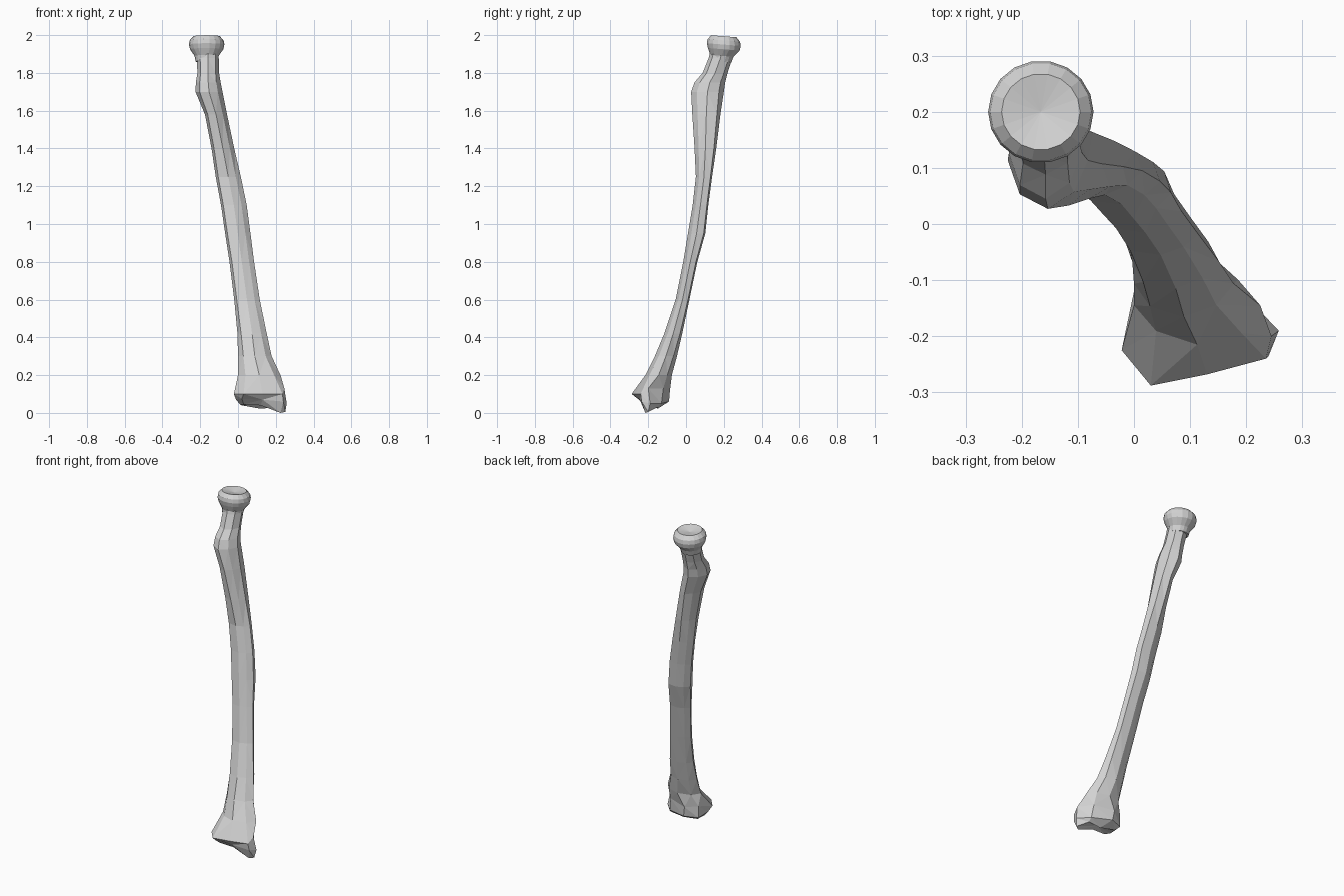
import bpy, bmesh, math

bone = bpy.data.materials.new("bone_grey")
bone.diffuse_color = (0.65, 0.65, 0.65, 1)


def loft(name, rings, bottom, top):
    """Skin a stack of rings (bottom to top) and fan both ends to a centre point."""
    bm = bmesh.new()
    loops = [[bm.verts.new(p) for p in ring] for ring in rings]
    n = len(loops[0])
    for a, b in zip(loops, loops[1:]):
        for i in range(n):
            j = (i + 1) % n
            bm.faces.new((a[i], a[j], b[j], b[i]))
    low, high = bm.verts.new(bottom), bm.verts.new(top)
    for i in range(n):
        j = (i + 1) % n
        bm.faces.new((low, loops[0][j], loops[0][i]))
        bm.faces.new((high, loops[-1][i], loops[-1][j]))
    bmesh.ops.triangulate(bm, faces=bm.faces[:])
    bmesh.ops.recalc_face_normals(bm, faces=bm.faces[:])
    mesh = bpy.data.meshes.new(name)
    bm.to_mesh(mesh)
    bm.free()
    mesh.materials.append(bone)
    obj = bpy.data.objects.new(name, mesh)
    bpy.context.collection.objects.link(obj)
    return obj


def section(z, x0, x1, y0, y1, ridge, flank):
    """Eight-sided section: ridge = fullness of front-left/back-right corners."""
    cx, cy, hx, hy = (x0 + x1) / 2, (y0 + y1) / 2, (x1 - x0) / 2, (y1 - y0) / 2
    unit = [(1, 0), (ridge, ridge), (0, 1), (-flank, flank),
            (-1, 0), (-ridge, -ridge), (0, -1), (flank, -flank)]
    return [(cx + hx * u, cy + hy * v, z) for u, v in unit]


# Flared lower end: joint rim, underside edge and front lip
joint_rim = [(0.25, -0.2, 0.005), (0.2, -0.15, 0.03), (0.12, -0.15, 0.022),
             (0.02, -0.14, 0.04), (0.01, -0.19, 0.045), (0.03, -0.22, 0.045),
             (0.12, -0.215, 0.04), (0.225, -0.215, 0.0)]
under_edge = [(0.258, -0.19, 0.05), (0.2, -0.13, 0.05), (0.08, -0.09, 0.06),
              (0.0, -0.12, 0.06), (-0.01, -0.2, 0.07), (0.02, -0.255, 0.075),
              (0.13, -0.245, 0.07), (0.24, -0.235, 0.06)]
front_lip = [(0.245, -0.2, 0.13), (0.19, -0.12, 0.13), (0.07, -0.085, 0.12),
             (0.0, -0.12, 0.13), (-0.022, -0.225, 0.1), (0.03, -0.288, 0.1),
             (0.13, -0.268, 0.1), (0.235, -0.24, 0.1)]

# Shaft: height, x range, y range, corner fullness
shaft = [
    (0.20, 0.0, 0.225, -0.215, -0.075, 0.65, 0.7),
    (0.30, 0.0, 0.178, -0.165, -0.048, 0.68, 0.65),
    (0.42, -0.003, 0.152, -0.115, -0.02, 0.75, 0.62),
    (0.60, -0.02, 0.115, -0.055, 0.018, 0.8, 0.6),
    (0.80, -0.045, 0.085, -0.015, 0.06, 0.8, 0.6),
    (0.95, -0.068, 0.066, 0.01, 0.102, 0.82, 0.6),
    (1.10, -0.09, 0.046, 0.035, 0.118, 0.82, 0.6),
    (1.25, -0.118, 0.015, 0.052, 0.138, 0.8, 0.6),
    (1.40, -0.14, -0.02, 0.045, 0.16, 0.78, 0.62),
    (1.58, -0.175, -0.058, 0.033, 0.182, 0.75, 0.62),
    (1.70, -0.225, -0.082, 0.027, 0.2, 0.7, 0.65),
    (1.75, -0.223, -0.092, 0.045, 0.207, 0.7, 0.65),
    (1.80, -0.215, -0.1, 0.088, 0.22, 0.7, 0.68),
    (1.88, -0.218, -0.102, 0.12, 0.245, 0.7, 0.7),
    (1.92, -0.218, -0.102, 0.13, 0.255, 0.7, 0.7),
]
rings = [joint_rim, under_edge, front_lip] + [section(*s) for s in shaft]
loft("bone_shaft", rings, (0.11, -0.185, 0.055), (-0.16, 0.19, 1.93))

# Round head: radius, height, forward shift; slightly tilted and dished
SIDES = 18
profile = [(0.058, 1.86, -0.015), (0.064, 1.89, -0.01), (0.088, 1.925, 0),
           (0.094, 1.95, 0), (0.09, 1.972, 0), (0.07, 1.994, 0)]
head = []
for r, z, shift in profile:
    ring = []
    for i in range(SIDES):
        a = 2 * math.pi * i / SIDES
        dy = r * math.sin(a) * 0.97
        ring.append((-0.166 + r * math.cos(a), 0.2 + shift + dy, z - 0.08 * dy))
    head.append(ring)
loft("bone_head", head, (-0.166, 0.185, 1.86), (-0.166, 0.2, 1.98))
